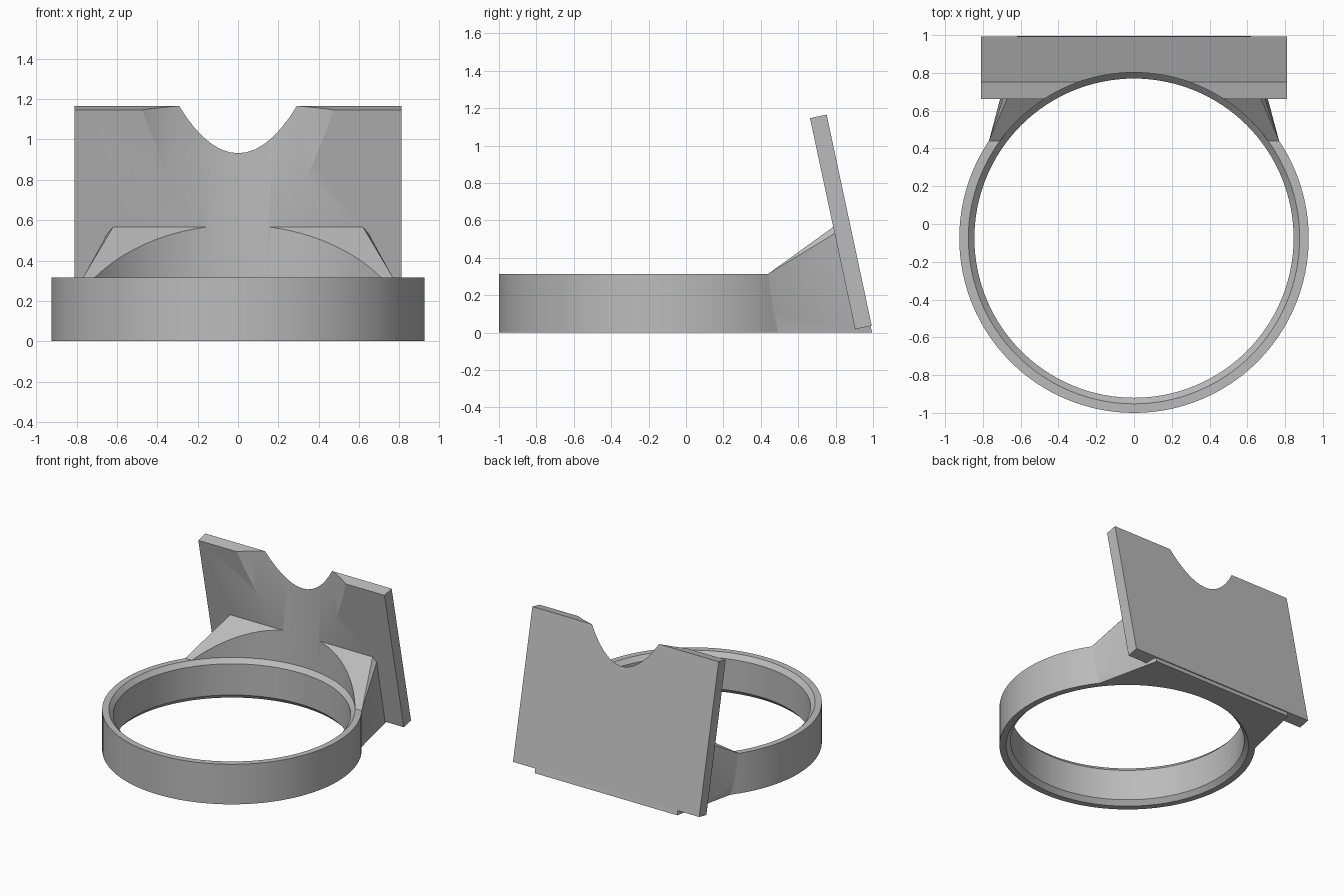
import bpy, bmesh, math
from mathutils import Vector

cube = bpy.data.objects.get("Cube")
if cube:
    bpy.data.objects.remove(cube, do_unlink=True)

CENTRE_Y = -0.075   # axis of the ring
OUTER, BORE, RIM = 0.925, 0.845, 0.877
HEIGHT, CHAMFER = 0.315, 0.035
SEGMENTS = 128

grey = bpy.data.materials.new("plain grey")
grey.use_nodes = True
grey.diffuse_color = (0.5, 0.5, 0.5, 1)
grey.node_tree.nodes["Principled BSDF"].inputs["Base Color"].default_value = (0.5, 0.5, 0.5, 1)


def make_object(name, bm):
    bmesh.ops.recalc_face_normals(bm, faces=bm.faces)
    mesh = bpy.data.meshes.new(name)
    bm.to_mesh(mesh)
    bm.free()
    mesh.materials.append(grey)
    obj = bpy.data.objects.new(name, mesh)
    bpy.context.collection.objects.link(obj)
    return obj


def lathe(name, profile):
    """Closed solid turned around the ring axis from (radius, z) pairs."""
    bm = bmesh.new()
    loops = []
    for r, z in profile:
        angles = [math.tau * i / SEGMENTS for i in range(SEGMENTS)]
        loops.append([bm.verts.new((r * math.sin(a), CENTRE_Y + r * math.cos(a), z)) for a in angles])
    for low, high in zip(loops, loops[1:]):
        for i in range(SEGMENTS):
            j = (i + 1) % SEGMENTS
            bm.faces.new((low[i], low[j], high[j], high[i]))
    bm.faces.new(loops[0])
    bm.faces.new(loops[-1])
    return make_object(name, bm)


def mirrored_hull(name, points):
    """Convex solid around points and their mirror images in x."""
    bm = bmesh.new()
    for x, y, z in points:
        for side in (-1, 1):
            bm.verts.new((side * x, y, z))
    bmesh.ops.convex_hull(bm, input=bm.verts)
    bmesh.ops.dissolve_limit(bm, angle_limit=0.002, verts=bm.verts, edges=bm.edges)
    return make_object(name, bm)


def combine(target, tool, operation):
    mod = target.modifiers.new(operation.lower(), 'BOOLEAN')
    mod.operation = operation
    mod.solver = 'EXACT'
    mod.object = tool
    bpy.context.view_layer.objects.active = target
    bpy.ops.object.modifier_apply(modifier=mod.name)
    bpy.data.objects.remove(tool, do_unlink=True)


# Ring blank
body = lathe("ring_with_back_plate", [(OUTER, 0), (OUTER, HEIGHT)])

# Gusset flaring from the ring to the plate
gusset = mirrored_hull("gusset", [
    (0.768, 0.44, HEIGHT), (0.732, 0.49, 0),
    (0.62, 0.787, 0.565), (0.65, 0.795, 0.53),
    (0.62, 0.86, 0.565), (0.62, 0.995, 0),
])

# Leaning back plate
plate = mirrored_hull("back_plate", [
    (0.81, 0.663, 1.147), (0.81, 0.752, 1.166),
    (0.81, 0.993, 0.037), (0.81, 0.904, 0.018),
])

# Bore with chamfered rims, wider above the ring so it scoops the plate
bore = lathe("bore_cutter", [
    (RIM + 0.1, -0.1), (RIM, 0), (BORE, CHAMFER), (BORE, HEIGHT - CHAMFER),
    (RIM, HEIGHT), (RIM, 1.4),
])
bore.hide_render = True

combine(body, gusset, 'UNION')
combine(body, plate, 'UNION')
combine(body, bore, 'DIFFERENCE')

for other in bpy.context.selected_objects:
    other.select_set(False)
body.select_set(True)
bpy.context.view_layer.objects.active = body
bpy.ops.object.shade_smooth_by_angle(angle=math.radians(25))
